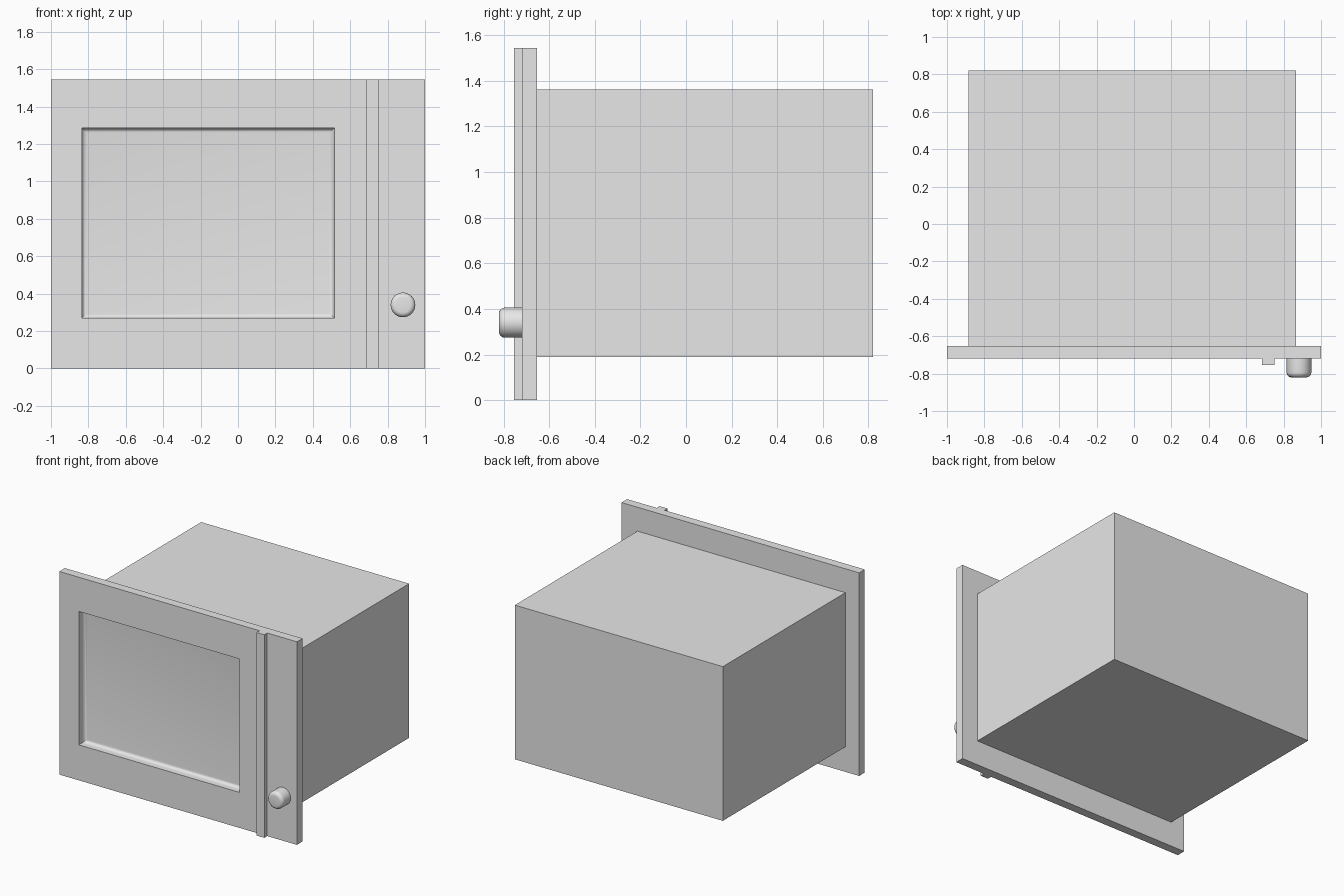
import bpy, bmesh, math

cube = bpy.data.objects.get("Cube")
if cube:
    bpy.data.objects.remove(cube, do_unlink=True)

GREY = (0.8, 0.8, 0.8, 1)
mat = bpy.data.materials.new("plain grey")
mat.use_nodes = True
mat.diffuse_color = GREY
mat.node_tree.nodes["Principled BSDF"].inputs["Base Color"].default_value = GREY

HEIGHT = 1.545
FRONT, BACK = -0.72, -0.653     # faces of the front panel


def finish(name, bm, smooth=False):
    bmesh.ops.recalc_face_normals(bm, faces=bm.faces)
    mesh = bpy.data.meshes.new(name)
    bm.to_mesh(mesh)
    bm.free()
    mesh.materials.append(mat)
    obj = bpy.data.objects.new(name, mesh)
    bpy.context.collection.objects.link(obj)
    if smooth:
        bpy.ops.object.select_all(action='DESELECT')
        obj.select_set(True)
        bpy.context.view_layer.objects.active = obj
        bpy.ops.object.shade_smooth_by_angle(angle=math.radians(35))
    return obj


def loft(name, rings):
    """Skin a stack of closed rings and cap both ends."""
    bm = bmesh.new()
    loops = [[bm.verts.new(p) for p in ring] for ring in rings]
    for a, b in zip(loops, loops[1:]):
        for i in range(len(a)):
            j = (i + 1) % len(a)
            bm.faces.new((a[i], a[j], b[j], b[i]))
    bm.faces.new(loops[0])
    bm.faces.new(loops[-1])
    return finish(name, bm, smooth=True)


def rect(x0, x1, z0, z1, y, inset=0):
    x0, x1, z0, z1 = x0 + inset, x1 - inset, z0 + inset, z1 - inset
    return [(x0, y, z0), (x1, y, z0), (x1, y, z1), (x0, y, z1)]


def circle(x, z, radius, y, sides=32):
    angles = [2 * math.pi * i / sides for i in range(sides)]
    return [(x + radius * math.cos(a), y, z + radius * math.sin(a)) for a in angles]


def quarter(radius, steps):
    """Offsets (inward, forward) along a quarter-round."""
    for i in range(steps + 1):
        a = math.pi / 2 * i / steps
        yield radius * (1 - math.cos(a)), radius * math.sin(a)


def box(name, x0, x1, y0, y1, z0, z1):
    return loft(name, [rect(x0, x1, z0, z1, y) for y in (y0, y1)])


# Oven body and the raised strip beside the door
box("body", -0.884, 0.866, BACK, 0.82, 0.19, 1.363)
box("door_strip", 0.685, 0.75, -0.755, FRONT, 0, HEIGHT)

# Front panel with a sunken window whose floor is filleted
panel = (-1, 1, 0, HEIGHT)
window = (-0.835, 0.515, 0.27, 1.285)
fillet, floor = 0.025, -0.657
rings = [rect(*panel, BACK), rect(*panel, FRONT), rect(*window, FRONT)]
rings += [rect(*window, floor - fillet + depth, inset)
          for inset, depth in quarter(fillet, 5)]
loft("front_panel", rings)

# Round knob with a softened rim
radius, rim, tip = 0.066, 0.026, -0.82
rings = [circle(0.882, 0.34, radius, FRONT)]
rings += [circle(0.882, 0.34, radius - inset, tip + rim - depth)
          for inset, depth in quarter(rim, 5)]
loft("knob", rings)
